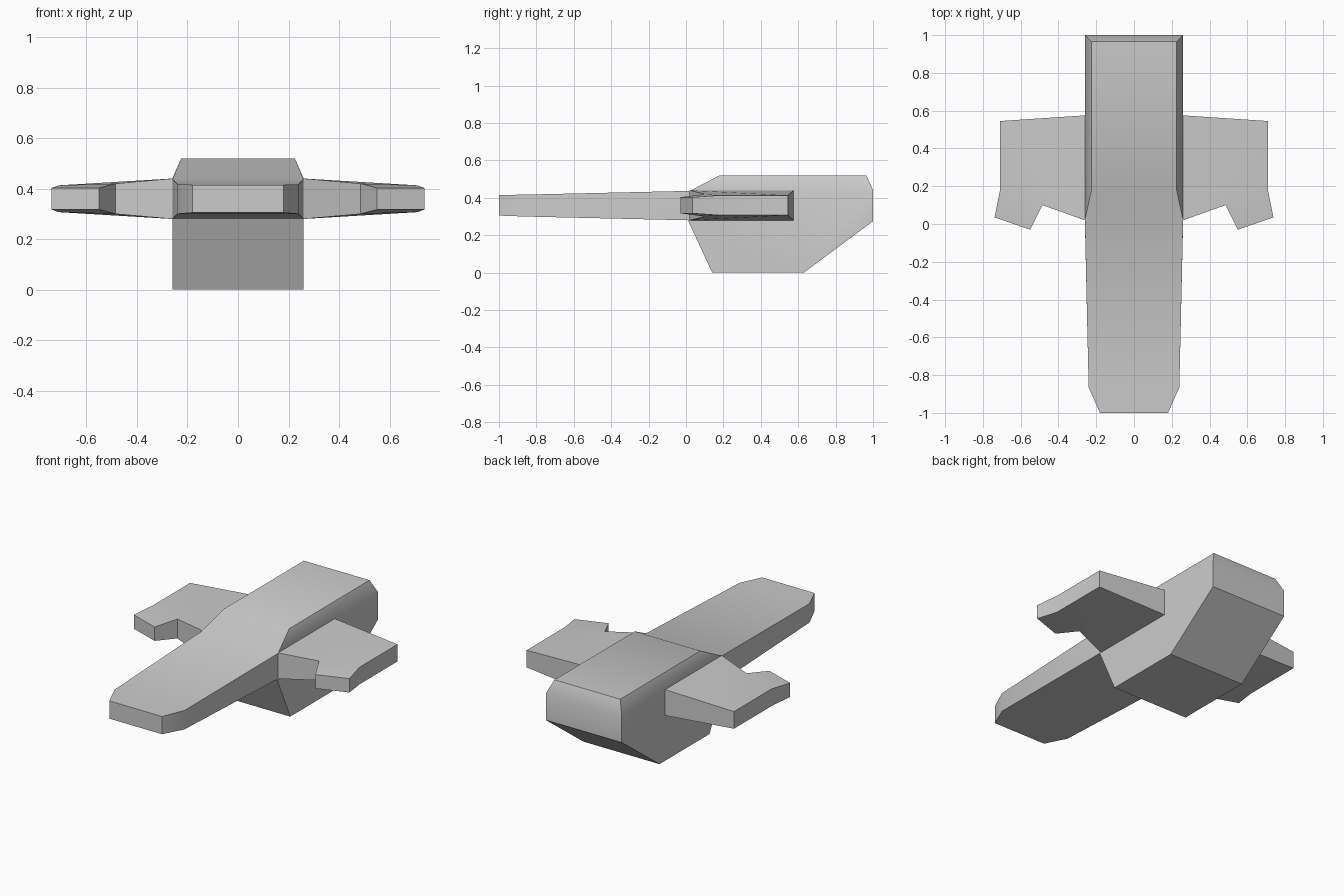
import bpy
import bmesh
from math import radians

cube = bpy.data.objects.get("Cube")
if cube:
    bpy.data.objects.remove(cube, do_unlink=True)

grey = bpy.data.materials.new("hull_grey")
grey.use_nodes = True
colour = (0.6, 0.6, 0.6, 1)
grey.diffuse_color = colour
grey.node_tree.nodes["Principled BSDF"].inputs["Base Color"].default_value = colour


def finish(name, bm):
    """Turn a bmesh into a named grey object with sharp edges kept."""
    bmesh.ops.recalc_face_normals(bm, faces=bm.faces)
    mesh = bpy.data.meshes.new(name)
    bm.to_mesh(mesh)
    bm.free()
    mesh.materials.append(grey)
    obj = bpy.data.objects.new(name, mesh)
    bpy.context.collection.objects.link(obj)
    bpy.ops.object.select_all(action="DESELECT")
    obj.select_set(True)
    bpy.context.view_layer.objects.active = obj
    bpy.ops.object.shade_smooth_by_angle(angle=radians(30))
    return obj


# Hull and nose: side profile as (half width, y, z), from nose tip over the top and back
profile = [
    (0.18, -1, 0.415), (0.24, -0.865, 0.417), (0.26, 0.02, 0.437),
    (0.225, 0.18, 0.52), (0.225, 0.965, 0.52), (0.26, 1, 0.44),
    (0.26, 1, 0.275), (0.26, 0.63, 0), (0.26, 0.14, 0),
    (0.26, 0.01, 0.28), (0.24, -0.865, 0.3), (0.18, -1, 0.305),
]
# Side panels: nose corner, nose side, upper bevel, hull side
panels = [(0, 1, 10, 11), (1, 2, 9, 10), (2, 3, 4, 5), (2, 5, 6, 7, 8, 9)]
bm = bmesh.new()
rows = [[bm.verts.new((s * w, y, z)) for s in (-1, 1)] for w, y, z in profile]
for i, (left, right) in enumerate(rows):
    last_left, last_right = rows[i - 1]
    bm.faces.new((last_left, last_right, right, left))
for panel in panels:
    for side in (0, 1):
        bm.faces.new([rows[i][side] for i in panel])
finish("hull", bm)

# Wings: plan outline as (x, y, half thickness), tapering to a forked front tip
MID = 0.36
outline = [
    (0.26, 0.575, 0.08), (0.71, 0.545, 0.053), (0.71, 0.175, 0.053),
    (0.738, 0.035, 0.043), (0.55, -0.03, 0.043), (0.485, 0.1, 0.06),
    (0.26, 0.02, 0.08),
]
# Each broad surface is split so the fork bends down on its own facet
facets = [(0, 1, 2, 5, 6), (2, 3, 4, 5)]
for name, s in (("left_wing", 1), ("right_wing", -1)):
    bm = bmesh.new()
    top, bottom = [[bm.verts.new((s * x, y, MID + d * h)) for x, y, h in outline]
                   for d in (1, -1)]
    for layer in (top, bottom):
        for facet in facets:
            bm.faces.new([layer[i] for i in facet])
    for i in range(len(outline)):
        bm.faces.new((top[i - 1], top[i], bottom[i], bottom[i - 1]))
    finish(name, bm)
